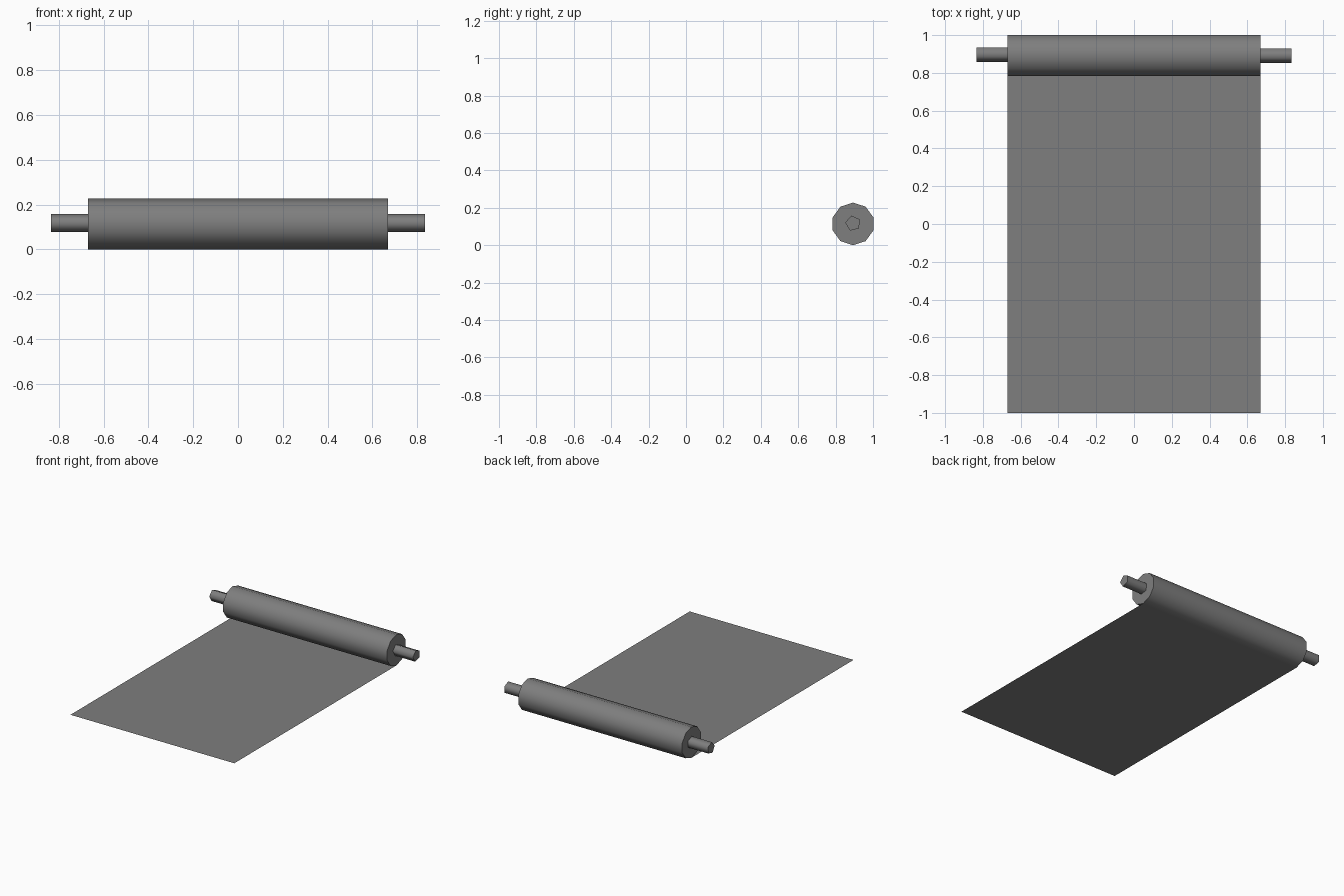
import bpy, bmesh
from math import cos, sin, radians, pi

cube = bpy.data.objects.get("Cube")
if cube:
    bpy.data.objects.remove(cube, do_unlink=True)

grey = bpy.data.materials.new("plain grey")
grey.use_nodes = True
colour = (0.21, 0.21, 0.21, 1)
grey.diffuse_color = colour
grey.node_tree.nodes["Principled BSDF"].inputs["Base Color"].default_value = colour

HALF_WIDTH = 0.67
ROLL_Y, ROLL_Z = 0.893, 0.114


def finish(name, bm):
    mesh = bpy.data.meshes.new(name)
    bm.to_mesh(mesh)
    bm.free()
    mesh.materials.append(grey)
    obj = bpy.data.objects.new(name, mesh)
    bpy.context.collection.objects.link(obj)
    return obj


def bar(name, sides, radius, start, x0, x1, y, z):
    """Capped prism along x with its first corner at angle start."""
    bm = bmesh.new()
    angles = [start + 2 * pi * i / sides for i in range(sides)]
    rim = [bm.verts.new((x0, y + radius * cos(a), z + radius * sin(a))) for a in angles]
    cap = bm.faces.new(rim)
    out = bmesh.ops.extrude_face_region(bm, geom=[cap], use_keep_orig=True)
    moved = [v for v in out["geom"] if isinstance(v, bmesh.types.BMVert)]
    bmesh.ops.translate(bm, verts=moved, vec=(x1 - x0, 0, 0))
    bmesh.ops.recalc_face_normals(bm, faces=bm.faces)
    return finish(name, bm)


def smooth(obj, angle):
    bpy.ops.object.select_all(action='DESELECT')
    obj.select_set(True)
    bpy.context.view_layer.objects.active = obj
    bpy.ops.object.shade_smooth_by_angle(angle=radians(angle))


# Rolled-up part, ten sided with a corner at the bottom
roll = bar("roll", 10, ROLL_Z, -pi / 2, -HALF_WIDTH, HALF_WIDTH, ROLL_Y, ROLL_Z)
smooth(roll, 40)

# Five-sided rod ends
for name, side in (("left_handle", 1), ("right_handle", -1)):
    handle = bar(name, 5, 0.042, radians(175), side * (HALF_WIDTH - 0.02),
                 side * 0.835, ROLL_Y + 0.003 - 0.003 * side, ROLL_Z + 0.003)
    smooth(handle, 75)

# Unrolled sheet, one flat face meeting the bottom of the roll
bm = bmesh.new()
corners = [(-HALF_WIDTH, -1), (HALF_WIDTH, -1), (HALF_WIDTH, ROLL_Y), (-HALF_WIDTH, ROLL_Y)]
bm.faces.new([bm.verts.new((x, y, 0)) for x, y in corners])
finish("sheet", bm)
